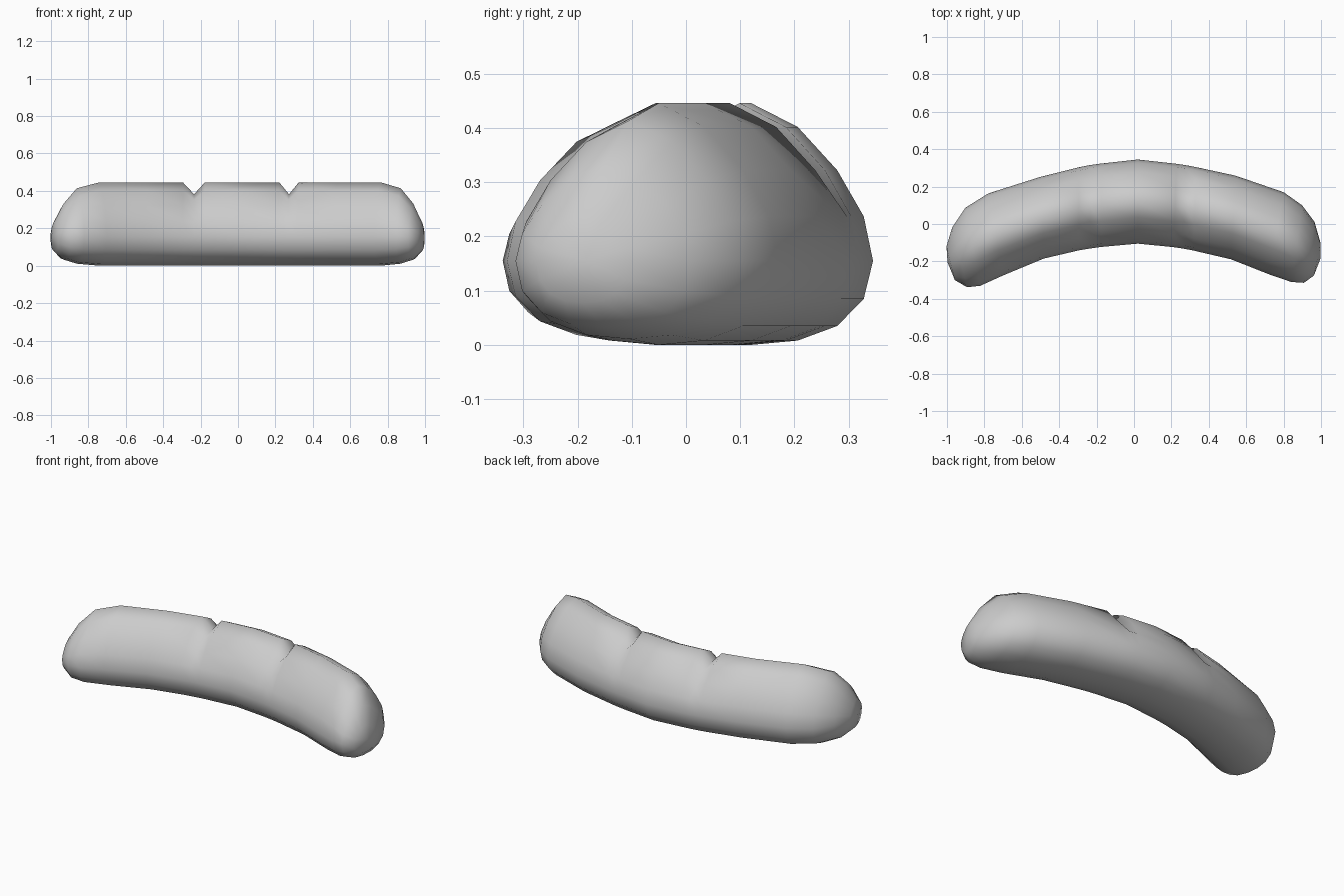
import bpy, bmesh
from math import sin, cos, radians
from mathutils import Vector

cube = bpy.data.objects.get("Cube")
if cube:
    bpy.data.objects.remove(cube)

mat = bpy.data.materials.new("light_grey")
mat.use_nodes = True
grey = (0.6, 0.6, 0.6, 1)
mat.diffuse_color = grey
mat.node_tree.nodes["Principled BSDF"].inputs["Base Color"].default_value = grey

MID, HALF = 0.155, 0.223
# Heights of the section from bottom to top, one per 22.5 degrees
LEVELS = [0, 0.008, 0.035, 0.085, MID, 0.237, 0.322, 0.402, 0.446]

# Stations along the loaf: x, y, half width, tilt, rise above and drop below the middle
BODY = (1, 1)
stations = [
    (-0.98, -0.21, 0.093, -14, 0.29, 0.5),
    (-0.932, -0.178, 0.165, -14, 0.61, 0.79),
    (-0.862, -0.122, 0.212, -11, 0.89, 0.93),
    (-0.74, -0.056, HALF, -10, *BODY),
    (-0.49, 0.034, 0.219, -2, *BODY),
    (-0.295, 0.081, 0.222, 0, *BODY),
    (-0.235, 0.092, 0.223, 0, *BODY),
    (-0.177, 0.1, 0.223, 0, *BODY),
    (0.02, 0.12, 0.225, 0, *BODY),
    (0.22, 0.099, 0.223, 2, *BODY),
    (0.273, 0.091, 0.223, 2, *BODY),
    (0.325, 0.081, 0.223, 2, *BODY),
    (0.53, 0.035, 0.224, 3, *BODY),
    (0.762, -0.05, HALF, 10, *BODY),
    (0.87, -0.105, 0.207, 8, 0.89, 0.93),
    (0.937, -0.152, 0.165, 10, 0.61, 0.79),
    (0.98, -0.19, 0.088, 12, 0.29, 0.5),
]
NOTCHES = (6, 10)
TIPS = ((-0.997, -0.205, MID), (0.997, -0.185, MID))


def section(bm, index, station):
    """One ring of the loaf; a notch pulls its upper half inwards."""
    x, y, half, tilt, up, down = station
    ring = []
    for k in range(16):
        step = k if k <= 8 else 16 - k
        side = sin(radians(22.5 * k)) * half
        lift = LEVELS[step] - MID
        z = MID + lift * (up if lift > 0 else down)
        if index in NOTCHES and step > 5:
            dent = (0.033, 0.05, 0.064)[step - 6]
            z -= dent
            side *= 0.93
        a = radians(tilt)
        ring.append(bm.verts.new((x + side * sin(a), y + side * cos(a), z)))
    return ring


# Loft the bent loaf and close its rounded ends
bm = bmesh.new()
rings = [section(bm, i, s) for i, s in enumerate(stations)]
for a, b in zip(rings, rings[1:]):
    for k in range(16):
        n = (k + 1) % 16
        bm.faces.new((a[k], a[n], b[n], b[k]))
for ring, tip in zip((rings[0], rings[-1]), TIPS):
    point = bm.verts.new(Vector(tip))
    for k in range(16):
        bm.faces.new((ring[k], ring[(k + 1) % 16], point))
bmesh.ops.recalc_face_normals(bm, faces=bm.faces)

mesh = bpy.data.meshes.new("bent_loaf")
bm.to_mesh(mesh)
bm.free()
mesh.materials.append(mat)
for face in mesh.polygons:
    face.use_smooth = True
loaf = bpy.data.objects.new("bent_loaf", mesh)
bpy.context.collection.objects.link(loaf)
